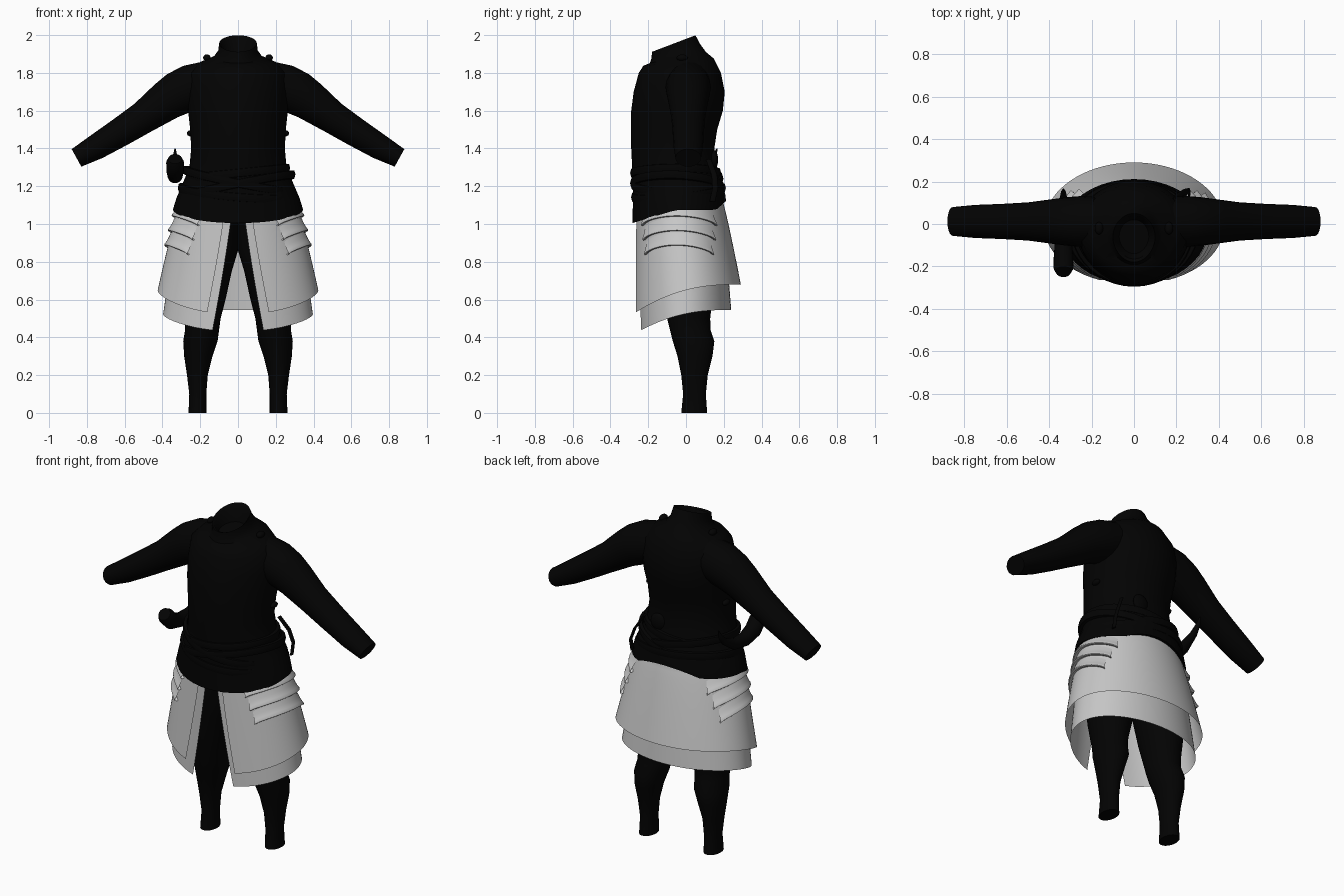
import bpy, bmesh, math
from mathutils import Vector

cube = bpy.data.objects.get("Cube")
if cube:
    bpy.data.objects.remove(cube, do_unlink=True)


def material(name, value):
    m = bpy.data.materials.new(name)
    m.use_nodes = True
    m.diffuse_color = (value, value, value, 1)
    bsdf = m.node_tree.nodes["Principled BSDF"]
    bsdf.inputs["Base Color"].default_value = (value, value, value, 1)
    bsdf.inputs["Roughness"].default_value = 0.8
    return m


BLACK = material("black cloth", 0.0008)
GREY = material("pale grey cloth", 0.57)


def loft(name, rings, mat, closed=True, caps=True, loop=False):
    """Skin a list of point rings; loop also joins the last ring to the first."""
    bm = bmesh.new()
    rows = [[bm.verts.new(p) for p in ring] for ring in rings]
    n = len(rows[0])
    pairs = list(zip(rows, rows[1:])) + ([(rows[-1], rows[0])] if loop else [])
    for a, b in pairs:
        for i in range(n if closed else n - 1):
            j = (i + 1) % n
            bm.faces.new((a[i], a[j], b[j], b[i]))
    if caps and closed:
        bm.faces.new(rows[0])
        bm.faces.new(rows[-1])
    bmesh.ops.recalc_face_normals(bm, faces=bm.faces)
    mesh = bpy.data.meshes.new(name)
    bm.to_mesh(mesh)
    bm.free()
    mesh.materials.append(mat)
    mesh.shade_smooth()
    mesh.set_sharp_from_angle(angle=math.radians(40))
    obj = bpy.data.objects.new(name, mesh)
    bpy.context.collection.objects.link(obj)


def level_ring(z, x0, x1, y0, y1, tilt=0, lean=0, n=40, point=1):
    """Oval ring at height z; tilt and lean slope it, point sharpens its front."""
    pts = []
    for i in range(n):
        a = math.tau * i / n
        c = math.cos(a)
        if c > 0:
            c = c ** point
        x = (x0 + x1) / 2 + (x1 - x0) / 2 * math.sin(a)
        y = (y0 + y1) / 2 - (y1 - y0) / 2 * c
        pts.append(Vector((x, y, z + tilt * y + lean * x)))
    return pts


def tube(name, stations, side, n=20):
    """Tapered tube: stations are (point, in-plane radius, side radius)."""
    pts = [Vector(s[0]) for s in stations]
    rings = []
    for i, (_, r, rs) in enumerate(stations):
        tangent = (pts[min(i + 1, len(pts) - 1)] - pts[max(i - 1, 0)]).normalized()
        up = side.cross(tangent).normalized()
        rings.append([pts[i] + up * r * math.cos(math.tau * k / n)
                      + side * rs * math.sin(math.tau * k / n) for k in range(n)])
    loft(name, rings, BLACK)


def ball(name, loc, scale):
    bm = bmesh.new()
    bmesh.ops.create_uvsphere(bm, u_segments=12, v_segments=8, radius=1)
    for v in bm.verts:
        v.co = Vector(loc) + Vector([v.co[k] * scale[k] for k in range(3)])
    mesh = bpy.data.meshes.new(name)
    bm.to_mesh(mesh)
    bm.free()
    mesh.materials.append(BLACK)
    mesh.shade_smooth()
    bpy.context.collection.objects.link(bpy.data.objects.new(name, mesh))


# Coat body, from flared hem up to the slanted open collar
coat = [(1.12, .25, -.2, .13, 0), (1.09, .345, -.284, .212, .3), (1.14, .326, -.281, .208, .08),
        (1.2, .299, -.28, .197, 0), (1.3, .257, -.285, .165, 0), (1.4, .248, -.29, .15, 0),
        (1.5, .253, -.29, .165, 0), (1.6, .264, -.29, .195, 0), (1.7, .268, -.277, .205, 0),
        (1.8, .256, -.25, .185, 0), (1.86, .2, -.226, .148, .1), (1.89, .13, -.192, .105, .2),
        (1.93, .105, -.183, .075, .3), (1.98, .1, -.18, .05, .38),
        (1.97, .09, -.165, .038, .38), (1.89, .07, -.14, .02, .2)]
rings = [level_ring(z, -w, w, f, b, t, point=1.15 if z > 1.15 else 1) for z, w, f, b, t in coat]
for p in rings[1]:  # hem dips at the front and arches up over the back
    p.z = min(p.z, 1.075) + max(0, p.y - .16) * .9
loft("coat_body", rings, BLACK)

# Sashes and belts wrapped around the waist
belts = [("upper_belt", 1.27, .268, -.288, .178, 0, .1), ("crossing_belt", 1.23, .285, -.288, .19, .05, -.2),
         ("lower_sash", 1.2, .296, -.287, .198, -.05, .2), ("hip_sash", 1.17, .311, -.283, .203, .1, -.08)]
for name, z, w, f, b, t, lean in belts:
    profile = [(-.024, -.015), (-.02, .003), (0, .008), (.02, .003), (.024, -.015)]
    loft(name, [level_ring(z + dz, -w - d, w + d, f - d, b + d, t, lean, point=1.1) for dz, d in profile],
         BLACK, caps=False, loop=True)
ball("back_knot", (.08, .15, 1.34), (.05, .02, .05))

# Sleeves, trouser legs and small fastenings on both sides
arm = [(.15, 1.75, .115, .113), (.25, 1.722, .122, .12), (.32, 1.69, .117, .114), (.38, 1.652, .106, .106),
       (.5, 1.565, .086, .09), (.62, 1.488, .077, .083), (.75, 1.408, .067, .078), (.855, 1.35, .053, .068)]
leg = [(0, .168, .262, -.025, .112), (.1, .168, .258, -.015, .105), (.2, .16, .27, -.025, .115),
       (.3, .135, .285, -.045, .14), (.38, .108, .29, -.07, .15), (.44, .1, .28, -.085, .13),
       (.5, .092, .282, -.1, .128), (.6, .066, .295, -.12, .14), (.75, .033, .31, -.14, .15),
       (.87, -.003, .31, -.15, .155), (1.08, -.01, .28, -.15, .15)]
for side, s in (("left", 1), ("right", -1)):
    tube(side + "_sleeve", [((s * x, .012, z), r, ry) for x, z, r, ry in arm], Vector((0, 1, 0)))
    loft(side + "_trouser_leg", [level_ring(z, *sorted((s * a, s * b)), f, k, n=24)
                                 for z, a, b, f, k in leg], BLACK)
    ball(side + "_shoulder_toggle", (s * .165, -.02, 1.88), (.02, .03, .018))
    ball(side + "_side_buckle", (s * .254, -.02, 1.48), (.016, .03, .016))


# Skirt: both layers and the hip plates follow one flared surface
TOP = 1.15


def skirt_point(phi, z, off):
    flare = max(0, (1.12 - z) / .5) ** .9
    rx, ry = .308 + .124 * flare + off, .23 + .062 * flare + off
    return Vector((rx * math.sin(phi), -.035 + .045 * flare - ry * math.cos(phi), z))


def skirt_layer(name, edge_top, edge_hem, hem_front, hem_rise, off, shrink, shift):
    rings = []
    for r in range(17):
        v = r / 16
        start = edge_top + (edge_hem - edge_top) * v
        row = []
        for c in range(65):
            phi = start + (math.tau - 2 * start) * c / 64
            hem = hem_front + hem_rise * (1 - ((1 + math.cos(phi)) / 2) ** 2.5)
            p = skirt_point(phi, TOP + (hem - TOP) * v, off - shrink * v)
            row.append(p + Vector((0, shift * v, 0)))
        rings.append(row)
    loft(name, rings, GREY, closed=False)


skirt_layer("upper_skirt", .19, .37, .52, .16, 0, 0, 0)
skirt_layer("lower_skirt", .07, .33, .43, .115, -.009, .048, -.02)

# Three overlapping plates on each hip
for side, s in (("left", 1), ("right", -1)):
    for k in range(3):
        low = .99 - .077 * k
        a, b = .63 + .05 * k, 2.35 - .1 * k
        profile = [(.07, .002), (.045, .007), (.022, .014), (.012, .02), (.004, .02), (0, .014), (.003, 0)]
        rings = []
        for h, off in profile:
            row = []
            for c in range(25):
                u = c / 24
                arc = .05 * math.sin(math.pi * u) ** .7
                p = skirt_point(a + (b - a) * u, low + h + arc, off)
                row.append(Vector((s * p.x, p.y, p.z)))
            rings.append(row)
        loft(f"{side}_hip_plate_{k + 1}", rings, GREY, closed=False)

# Curved horn at the right hip and a loose belt tail behind the left hip
horn = [(-.225, 1.345, .036), (-.205, 1.325, .047), (-.16, 1.28, .046), (-.08, 1.256, .04),
        (.02, 1.265, .032), (.11, 1.315, .02), (.15, 1.36, .012), (.165, 1.4, .003)]
tube("horn", [((-.333, y, z), r, r) for y, z, r in horn], Vector((1, 0, 0)))
tail = [(.19, .12, 1.34), (.235, .15, 1.26), (.26, .155, 1.19), (.26, .14, 1.12)]
tube("belt_tail", [(p, .006, .015) for p in tail], Vector((0, 1, 0)))
